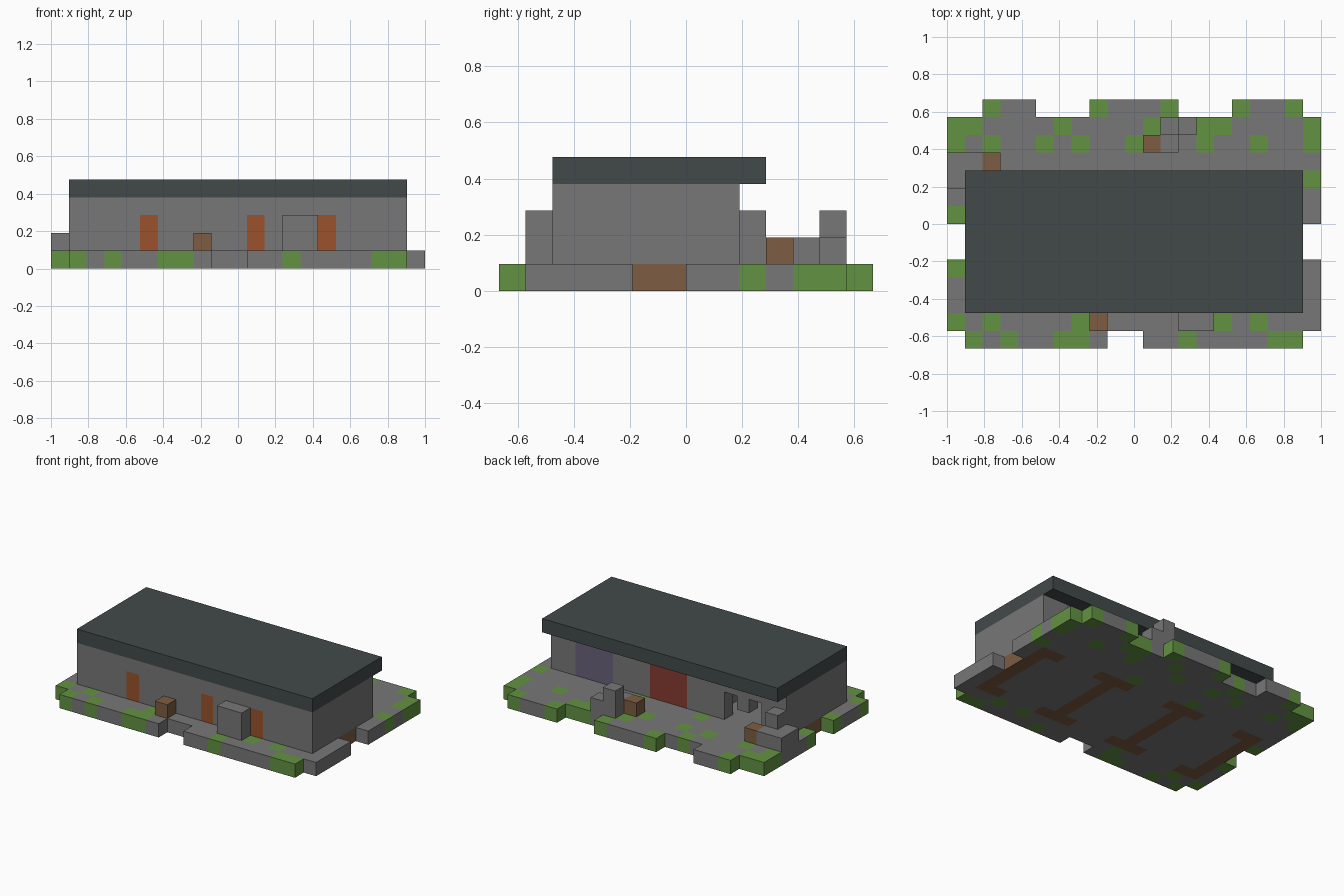
import bpy, bmesh
from itertools import product

cube = bpy.data.objects.get("Cube")
if cube:
    bpy.data.objects.remove(cube, do_unlink=True)

U = 2 / 21            # size of one block
NX, NY = 21, 14


def material(name, r, g, b):
    m = bpy.data.materials.new(name)
    m.diffuse_color = (r, g, b, 1)
    m.use_nodes = True
    m.node_tree.nodes["Principled BSDF"].inputs["Base Color"].default_value = (r, g, b, 1)
    return m


STONE = material("grey stone", .185, .185, .185)
MOSS = material("moss green", .125, .29, .055)
WOOD = material("brown wood", .205, .11, .055)
SLATE = material("dark slate", .055, .068, .068)
RUST = material("rust orange", .32, .085, .025)
RED = material("red door", .235, .045, .032)
PURPLE = material("purple door", .14, .12, .19)

SIDES = [(1, 0, 0), (-1, 0, 0), (0, 1, 0), (0, -1, 0), (0, 0, 1), (0, 0, -1)]


def box(i0, i1, j0, j1, k0, k1):
    """All block cells in an inclusive range."""
    return set(product(range(i0, i1 + 1), range(j0, j1 + 1), range(k0, k1 + 1)))


def paint(cells, mat):
    return {c: mat for c in cells}


def blocks(name, cells):
    """Make one object from {cell: material}, keeping only its outer faces."""
    mats = list(dict.fromkeys(cells.values()))
    bm = bmesh.new()
    for cell, mat in cells.items():
        for d in SIDES:
            if tuple(c + s for c, s in zip(cell, d)) in cells:
                continue
            axis = next(a for a in range(3) if d[a])
            u, v = (axis + 1) % 3, (axis + 2) % 3
            corners = []
            for du, dv in ((0, 0), (1, 0), (1, 1), (0, 1)):
                p = list(cell)
                p[axis] += d[axis] > 0
                p[u] += du
                p[v] += dv
                corners.append(bm.verts.new(((p[0] - NX / 2) * U, (p[1] - NY / 2) * U, p[2] * U)))
            if d[axis] < 0:
                corners.reverse()
            bm.faces.new(corners).material_index = mats.index(mat)
    bmesh.ops.remove_doubles(bm, verts=bm.verts, dist=U / 100)
    mesh = bpy.data.meshes.new(name)
    bm.to_mesh(mesh)
    bm.free()
    for m in mats:
        mesh.materials.append(m)
    ob = bpy.data.objects.new(name, mesh)
    bpy.context.collection.objects.link(ob)


# Ground slab with side notches and ragged front and back edges
slab = box(0, 20, 1, 12, 0, 0) - box(0, 0, 5, 6, 0, 0) - box(20, 20, 5, 6, 0, 0)
for row, first, last in ((13, 2, 4), (13, 8, 12), (13, 16, 19), (0, 1, 8), (0, 11, 19)):
    slab |= box(first, last, row, row, 0, 0)
ground = paint(slab, STONE)

# Moss patches: columns in each row
MOSS_ROWS = {13: (2, 8, 12, 16, 19), 12: (0, 1, 6, 11, 14, 15, 20),
             11: (0, 2, 5, 7, 10, 14, 17, 20), 9: (7, 12, 20), 7: (0,), 4: (0,),
             1: (0, 2, 7, 15, 17), 0: (1, 3, 6, 7, 13, 18, 19)}
for row, columns in MOSS_ROWS.items():
    ground.update(paint({(i, row, 0) for i in columns}, MOSS))

# Wooden foundations under the four cross walls, with short feet at both ends
for i in (1, 7, 13, 19):
    ground.update(paint(box(i, i, 2, 8, 0, 0), WOOD))
    for row in (2, 8):
        ground.update(paint(box(max(i - 1, 1), min(i + 1, 19), row, row, 0, 0), WOOD))
blocks("ground_slab", ground)

# Outer walls and the two partitions between bays
walls = box(1, 19, 2, 8, 1, 3)
for first in (2, 8, 14):
    walls -= box(first, first + 4, 3, 7, 1, 3)
walls -= box(3, 5, 8, 8, 1, 2)
walls |= {(4, 8, 2)}
wall_cells = paint(walls, STONE)
for i in (5, 11, 15):
    wall_cells.update(paint(box(i, i, 2, 2, 1, 2), RUST))
for i, colour in ((9, RED), (15, PURPLE)):
    wall_cells.update(paint(box(i, i + 2, 8, 8, 1, 3), colour))
blocks("walls_and_doors", wall_cells)

# Flat roof overhanging the back
blocks("roof", paint(box(1, 19, 2, 9, 4, 4), SLATE))

# Boxes and rubble around the building
blocks("front_stone_box", paint(box(13, 14, 1, 1, 1, 2), STONE))
blocks("back_stone_pile", paint(box(12, 13, 12, 12, 1, 1) | {(12, 12, 2), (12, 11, 1)}, STONE))
blocks("corner_stone_pile", paint(box(0, 1, 9, 10, 1, 1) | {(1, 9, 2)}, STONE))
for name, i, j in (("front_crate", 8, 1), ("back_crate", 11, 11), ("corner_crate", 2, 10)):
    blocks(name, paint({(i, j, 1)}, WOOD))
